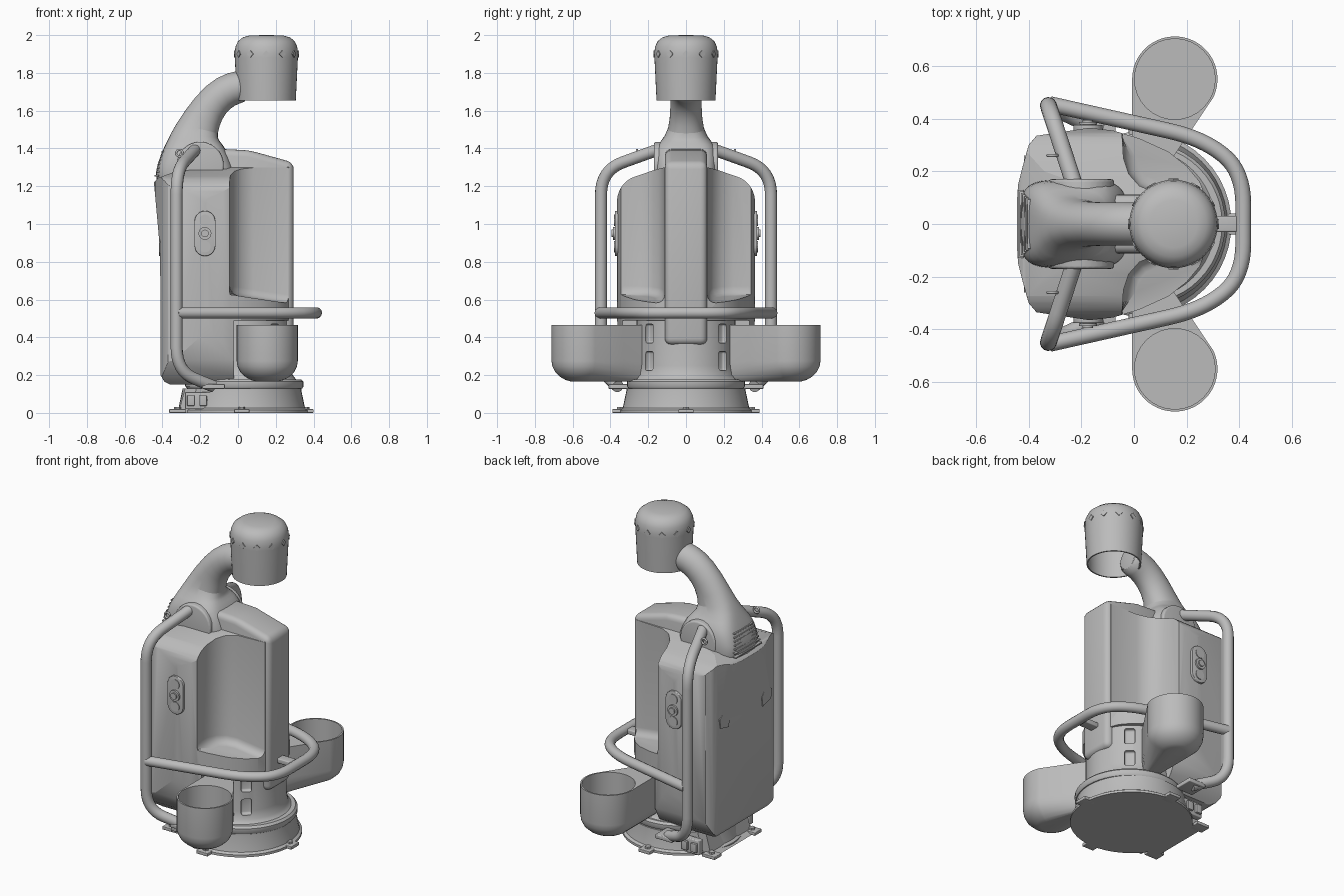
import bpy, bmesh, math
from mathutils import Vector, Matrix

cube = bpy.data.objects.get("Cube")
if cube:
    bpy.data.objects.remove(cube, do_unlink=True)

GREY = bpy.data.materials.new("plain_grey")
GREY.use_nodes = True
GREY.diffuse_color = (0.5, 0.5, 0.5, 1)
GREY.node_tree.nodes["Principled BSDF"].inputs["Base Color"].default_value = (0.5, 0.5, 0.5, 1)


def activate(ob):
    bpy.ops.object.select_all(action='DESELECT')
    ob.select_set(True)
    bpy.context.view_layer.objects.active = ob


def finish(name, bm):
    bmesh.ops.recalc_face_normals(bm, faces=bm.faces)
    me = bpy.data.meshes.new(name)
    bm.to_mesh(me)
    bm.free()
    ob = bpy.data.objects.new(name, me)
    bpy.context.collection.objects.link(ob)
    me.materials.append(GREY)
    smooth(ob)
    return ob


def smooth(ob):
    activate(ob)
    bpy.ops.object.shade_smooth_by_angle(angle=math.radians(35))


def apply_mod(ob, kind, **settings):
    mod = ob.modifiers.new(kind, kind)
    for key, value in settings.items():
        setattr(mod, key, value)
    activate(ob)
    bpy.ops.object.modifier_apply(modifier=mod.name)


def combine(ob, other, operation='DIFFERENCE'):
    apply_mod(ob, 'BOOLEAN', object=other, operation=operation, solver='EXACT')
    bpy.data.objects.remove(other, do_unlink=True)
    smooth(ob)


def prism(name, pts, axis, lo, hi, bevel=0, only=None):
    """Extrude a 2D outline along an axis; optionally round edges chosen by a rule."""
    place = {'x': lambda a, b, h: (h, a, b), 'y': lambda a, b, h: (a, h, b),
             'z': lambda a, b, h: (a, b, h)}[axis]
    bm = bmesh.new()
    ends = [[bm.verts.new(place(a, b, h)) for a, b in pts] for h in (lo, hi)]
    for ring in ends:
        bm.faces.new(ring)
    for i in range(len(pts)):
        j = (i + 1) % len(pts)
        bm.faces.new((ends[0][i], ends[0][j], ends[1][j], ends[1][i]))
    if bevel:
        edges = [e for e in bm.edges if only is None or all(only(v.co) for v in e.verts)]
        bmesh.ops.bevel(bm, geom=edges, offset=bevel, segments=4, profile=0.5, affect='EDGES')
    return finish(name, bm)


def box(name, centre, size, bevel=0):
    (x, y, z), (a, b, c) = centre, [s / 2 for s in size]
    return prism(name, [(x - a, y - b), (x + a, y - b), (x + a, y + b), (x - a, y + b)],
                 'z', z - c, z + c, bevel)


def arc(cx, cy, r, start, end, n):
    return [(cx + r * math.cos(math.radians(start + (end - start) * i / n)),
             cy + r * math.sin(math.radians(start + (end - start) * i / n))) for i in range(n + 1)]


def disc(cx, cy, r, n=32):
    return arc(cx, cy, r, 0, 360, n)[:-1]


def loft(name, rings):
    bm = bmesh.new()
    rows = [[bm.verts.new(p) for p in ring] for ring in rings]
    n = len(rows[0])
    for a, b in zip(rows, rows[1:]):
        for i in range(n):
            bm.faces.new((a[i], a[(i + 1) % n], b[(i + 1) % n], b[i]))
    bm.faces.new(rows[0])
    bm.faces.new(rows[-1])
    return finish(name, bm)


def lathe(name, cx, profile, n=48):
    return loft(name, [[(x, y, z) for x, y in disc(cx, 0, r, n)] for r, z in profile])


def tube(name, pts, radius, fillet):
    """Round pipe along a path with rounded corners."""
    pts = [Vector(p) for p in pts]
    path = [pts[0]]
    for a, b, c in zip(pts, pts[1:], pts[2:]):
        p = b + (a - b).normalized() * min(fillet, (a - b).length / 2.1)
        q = b + (c - b).normalized() * min(fillet, (c - b).length / 2.1)
        path += [p * (1 - t) ** 2 + b * 2 * t * (1 - t) + q * t * t for t in [i / 8 for i in range(9)]]
    path.append(pts[-1])
    cu = bpy.data.curves.new(name, 'CURVE')
    cu.dimensions, cu.bevel_depth, cu.bevel_resolution, cu.use_fill_caps = '3D', radius, 5, True
    sp = cu.splines.new('POLY')
    sp.points.add(len(path) - 1)
    for point, co in zip(sp.points, path):
        point.co = (*co, 1)
    ob = bpy.data.objects.new(name, cu)
    bpy.context.collection.objects.link(ob)
    cu.materials.append(GREY)
    activate(ob)
    bpy.ops.object.convert(target='MESH')
    smooth(ob)


def mirrored(half):
    return half + [(a, -b) for a, b in reversed(half) if b > 0]


# Main body: plan, side and end silhouettes intersected, then edges rounded
plan = mirrored([(-.45, 0), (-.44, .15), (-.425, .21), (-.4, .3), (-.37, .335), (-.17, .365), (-.08, .355),
                 (.02, .325), (.13, .275), (.2, .22), (.25, .16), (.28, .08), (.29, 0)])
body = prism("main_body", plan, 'z', .1, 1.5)
ends = [(0, .15), (.24, .15), (.3, .2), (.34, .28), (.36, .4), (.367, .55), (.367, 1.03)]
ends += arc(.227, 1.12, .138, 5, 70, 7) + [(.17, 1.285), (0, 1.33)]
combine(body, prism("end_cut", ends + [(-y, z) for y, z in reversed(ends[1:-1])], 'x', -1, 1), 'INTERSECT')
side = [(-.36, .15), (-.39, .165), (-.41, .2), (-.412, .85), (-.425, 1), (-.445, 1.22), (-.42, 1.245),
        (-.34, 1.275), (-.05, 1.31), (.3, 1.31), (.3, .49), (-.02, .49), (-.02, .15)]
combine(body, prism("side_cut", side, 'y', -1, 1), 'INTERSECT')
apply_mod(body, 'BEVEL', width=.02, segments=3, limit_method='ANGLE', angle_limit=math.radians(40))

# Scooped recess on each side of the spine, with a floor sloping forward
for s in (1, -1):
    outline = [(-.045, s * .7), (-.045, s * .33), (-.04, s * .25), (-.02, s * .19), (.02, s * .145),
               (.08, s * .12), (.6, s * .1), (.6, s * .7)]
    scoop = prism("scoop", outline, 'z', .62, 1.8, .045, lambda v: v.z < 1)
    for v in scoop.data.vertices:
        v.co.z -= .15 * v.co.x
    combine(body, scoop)

# Front spine
prism("front_spine", [(-.15, 1.4), (.06, 1.39), (.295, 1.325), (.295, .36), (-.15, .36)], 'y', -.112, .112, .035)

# Lower drum with slots
drum = lathe("lower_drum", .02, [(.3, .14), (.3, .17), (.285, .18), (.27, .2), (.262, .25), (.262, .5)])
for s in (1, -1):
    for z in (.42, .275):
        slot = box("slot", (.262, 0, z), (.05, .06, .1), .012)
        slot.data.transform(Matrix.Translation((.02, 0, 0)) @ Matrix.Rotation(s * math.radians(48), 4, 'Z'))
        combine(drum, slot)

# Flared base, rear housing, flange and feet
lathe("base", .02, [(.35, 0), (.35, .015), (.335, .025), (.315, .12), (.315, .13)])
lathe("base_flange", .035, [(.29, .125), (.305, .13), (.312, .14), (.312, .165), (.3, .178)])
prism("rear_housing", [(-.34, 0), (-.31, .02), (-.28, .13), (0, .13), (0, 0)], 'y', -.2, .2)
for i, (x, y, w, d) in enumerate([(.36, 0, .08, .08), (.02, .35, .08, .08), (.02, -.35, .08, .08),
                                  (-.32, .2, .09, .07), (-.32, -.2, .09, .07)]):
    box(f"foot_{i}", (x, y, .01), (w, d, .02), .004)
    prism(f"foot_bolt_{i}", disc(x, y, .018, 6), 'z', .02, .032)
for s in (1, -1):
    box(f"connector_panel_{s}", (-.175, s * .25, .065), (.21, .04, .09), .005)
    for x in (-.25, -.185, -.11):
        box(f"connector_{s}_{x}", (x, s * .275, .065), (.04, .02, .055), .004)

# Cup holders on each side, with rounded undersides
for s in (1, -1):
    rings = []
    for z, d in ((.167, .1), (.174, .075), (.19, .047), (.215, .02), (.245, .005), (.275, 0), (.466, 0)):
        outline = ([(.1, .18), (.2 - d / 2, .33)] + arc(.155, .55, .162 - d, -25, 180, 28)
                   + [(d - .007, .38), (d - .007, .18)])
        rings.append([(x, s * y, z) for x, y in outline])
    cup = loft("left_cup_holder" if s > 0 else "right_cup_holder", rings)
    combine(cup, prism("hollow", disc(.155, s * .55, .153), 'z', .25, .6))

# Shoulder hub and curved arm, lofted from outer and inner points with half widths
prism("shoulder_hub", disc(-.2, 1.31, .125), 'y', -.17, .17, .012)
stations = [(-.43, 1.2, .0, 1.2, .17, .5), (-.445, 1.26, -.02, 1.31, .17, .5), (-.41, 1.37, -.07, 1.41, .168, .5),
            (-.375, 1.44, -.1, 1.44, .135, .65), (-.34, 1.515, -.112, 1.47, .09, .9),
            (-.225, 1.685, -.085, 1.56, .083, 1), (-.11, 1.785, -.04, 1.615, .083, 1),
            (0, 1.815, .01, 1.64, .083, 1), (.06, 1.81, .06, 1.65, .083, 1)]
rings = []
for ox, oz, ix, iz, w, power in stations:
    ring = []
    for c, d in disc(0, 0, 1, 24):
        c, d = [math.copysign(abs(v) ** power, v) for v in (c, d)]
        ring.append(((ox + ix) / 2 + c * (ox - ix) / 2, w * d, (oz + iz) / 2 + c * (oz - iz) / 2))
    rings.append(ring)
arm = loft("curved_arm", rings)
apply_mod(arm, 'SUBSURF', levels=1)
smooth(arm)

# Rear vent slats
for i in range(7):
    z = 1.255 + i * .021
    box(f"vent_slat_{i}", (-.43 + i * .006, 0, z), (.022, .26 - i * .012, .009), .002)

# Hollow head with diamond studs
lathe("head_shell", .15, [(.01, 2), (.09, 1.998), (.125, 1.988), (.15, 1.968), (.163, 1.94), (.168, 1.905),
                          (.167, 1.88), (.156, 1.655), (.148, 1.655), (.158, 1.88), (.1, 1.96), (.01, 1.965)])
for i in range(12):
    stud = prism(f"head_stud_{i}", disc(0, 1.9, .019, 4), 'x', .155, .172)
    stud.data.transform(Matrix.Translation((.15, 0, 0)) @ Matrix.Rotation(i * math.tau / 12, 4, 'Z'))

# Pipe rails
tube("hoop_rail", [(-.32, .455, .53), (.26, .325, .53), (.415, .2, .53), (.415, -.2, .53), (.26, -.325, .53),
                   (-.32, -.455, .53)], .03, .13)
box("hoop_bracket", (.345, 0, .53), (.12, .06, .03), .006)
for s in (1, -1):
    tag = "left" if s > 0 else "right"
    tube(f"{tag}_side_rail", [(-.22, s * .13, 1.4), (-.325, s * .45, 1.285),
                              (-.325, s * .45, .22), (-.13, s * .36, .14)], .032, .13)
    box(f"{tag}_rail_mount", (-.13, s * .35, .14), (.12, .12, .025), .005)
    # Eye bolt
    ring = [(x - .31, s * .26, z + 1.375) for x, z in disc(0, 0, .018, 12)]
    tube(f"{tag}_eye_bolt", ring + ring[:1], .006, .004)
    # Side control: capsule plate, rings and knob
    y0, y1 = sorted((s * .35, s * .376))
    capsule = arc(-.175, 1.015, .055, 0, 180, 12) + arc(-.175, .885, .055, 180, 360, 12)
    prism(f"{tag}_control_plate", capsule, 'y', y0, y1, .004)
    for z, r, h in ((.95, .034, .387), (.95, .02, .395), (1.02, .03, .38), (.88, .03, .38)):
        prism(f"{tag}_control_{z}_{r}", disc(-.175, z, r, 20), 'y', *sorted((s * .36, s * h)))
    # Rear grip plate
    prism(f"{tag}_rear_grip", [(s * .17, .83), (s * .25, .85), (s * .26, .91), (s * .2, .95), (s * .16, .89)],
          'x', -.418, -.405)
